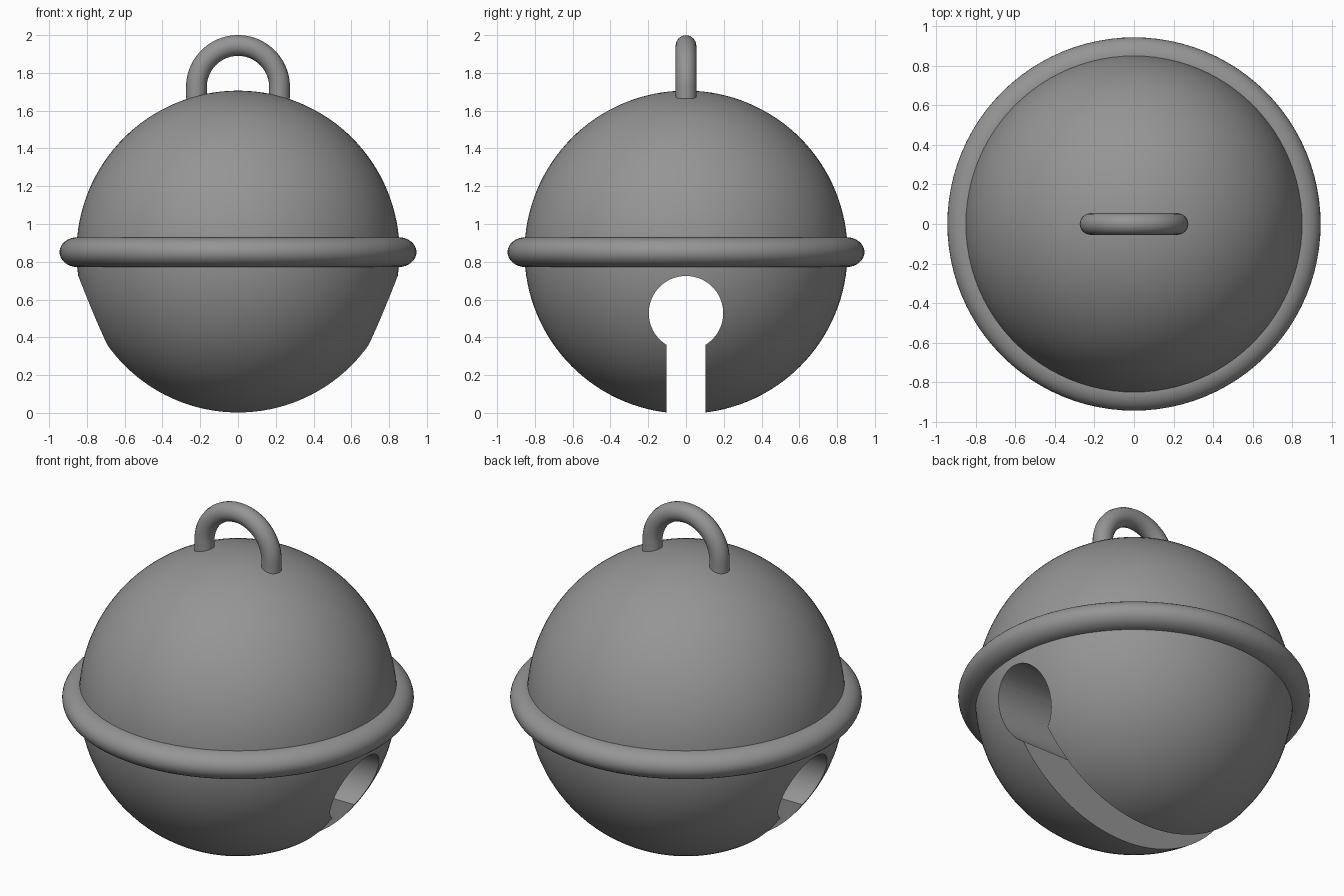
import bpy, bmesh
from math import pi, sin, cos, asin, radians

if "Cube" in bpy.data.objects:
    bpy.data.objects.remove(bpy.data.objects["Cube"])

R = 0.855          # body radius
CZ = 0.851         # body centre height (the slot removes the lowest sliver)

# Dark grey metal
metal = bpy.data.materials.new("dark_grey_metal")
metal.diffuse_color = (0.3, 0.3, 0.3, 1)
metal.use_nodes = True
metal.node_tree.nodes["Principled BSDF"].inputs["Base Color"].default_value = metal.diffuse_color


def finish(obj, angle=35):
    """Smooth shading and the shared metal colour."""
    bpy.ops.object.select_all(action='DESELECT')
    obj.select_set(True)
    bpy.context.view_layer.objects.active = obj
    bpy.ops.object.shade_smooth_by_angle(angle=radians(angle))
    obj.data.materials.clear()
    obj.data.materials.append(metal)


# Bell body
bpy.ops.mesh.primitive_uv_sphere_add(segments=96, ring_count=64, radius=R, location=(0, 0, CZ))
body = bpy.context.object
body.name = "bell_body"

# Keyhole cutter: round hole plus slot, extruded along x
hole_r, hole_z, slot = 0.197, 0.528, 0.102
a = asin(slot / hole_r)
n = 48
profile = [(-slot, -0.2), (slot, -0.2)]
for i in range(n + 1):
    t = -pi / 2 + a + (2 * pi - 2 * a) * i / n
    profile.append((hole_r * cos(t), hole_z + hole_r * sin(t)))
bm = bmesh.new()
face = bm.faces.new([bm.verts.new((-1.2, y, z)) for y, z in profile])
ext = bmesh.ops.extrude_face_region(bm, geom=[face])
bmesh.ops.translate(bm, vec=(2.4, 0, 0),
                    verts=[v for v in ext["geom"] if isinstance(v, bmesh.types.BMVert)])
bmesh.ops.recalc_face_normals(bm, faces=bm.faces)
mesh = bpy.data.meshes.new("keyhole_cutter")
bm.to_mesh(mesh)
bm.free()
cutter = bpy.data.objects.new("keyhole_cutter", mesh)
bpy.context.collection.objects.link(cutter)

# Cut the sound slot straight through the body
mod = body.modifiers.new("sound_slot", 'BOOLEAN')
mod.operation = 'DIFFERENCE'
mod.solver = 'EXACT'
mod.object = cutter
bpy.context.view_layer.objects.active = body
bpy.ops.object.modifier_apply(modifier=mod.name)
bpy.data.objects.remove(cutter)
finish(body)

# Belt ring around the middle
bpy.ops.mesh.primitive_torus_add(major_radius=0.85, minor_radius=0.095, major_segments=96,
                                 minor_segments=32, location=(0, 0, CZ))
ring = bpy.context.object
ring.name = "belt_ring"
ring.scale.z = 0.83
bpy.ops.object.transform_apply(location=False, rotation=False, scale=True)
finish(ring)

# Hanging loop: half circle with short straight legs
loop_r, tube, loop_z, foot_z = 0.22, 0.055, 1.725, 1.665
path = [(loop_r, foot_z)]
path += [(loop_r * cos(pi * i / 40), loop_z + loop_r * sin(pi * i / 40)) for i in range(41)]
path += [(-loop_r, foot_z)]
curve = bpy.data.curves.new("hanging_loop", 'CURVE')
curve.dimensions = '3D'
curve.bevel_depth = tube
curve.bevel_resolution = 6
curve.use_fill_caps = True
spline = curve.splines.new('POLY')
spline.points.add(len(path) - 1)
for p, (x, z) in zip(spline.points, path):
    p.co = (x, 0, z, 1)
loop = bpy.data.objects.new("hanging_loop", curve)
bpy.context.collection.objects.link(loop)
bpy.ops.object.select_all(action='DESELECT')
loop.select_set(True)
bpy.context.view_layer.objects.active = loop
bpy.ops.object.convert(target='MESH')
finish(bpy.context.object)
